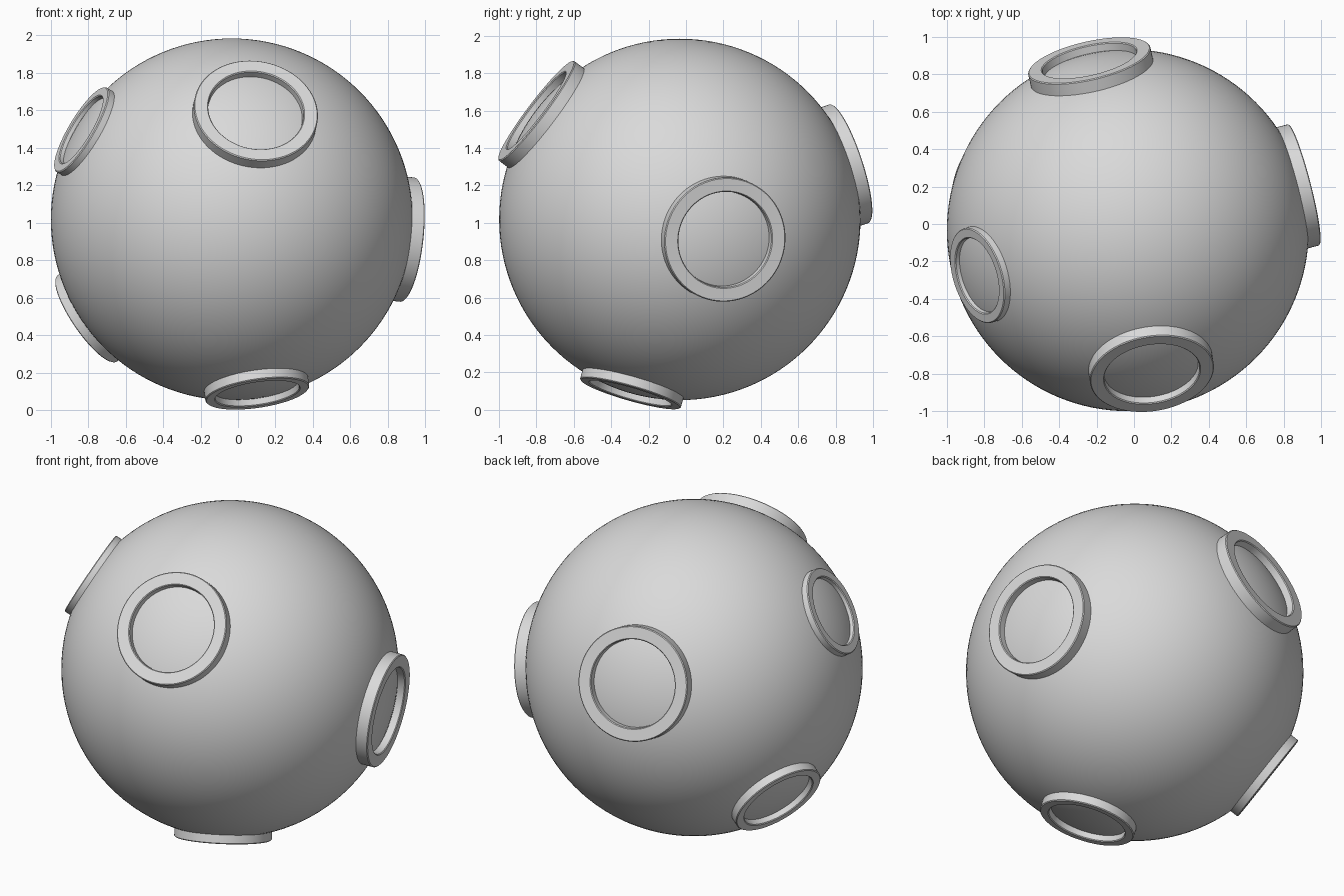
import bpy, bmesh, math
from mathutils import Vector

if "Cube" in bpy.data.objects:
    bpy.data.objects.remove(bpy.data.objects["Cube"])

CENTRE = Vector((-0.033, -0.033, 1.018))
RADIUS = 0.966

grey = bpy.data.materials.new("light grey")
grey.diffuse_color = (0.7, 0.7, 0.7, 1)
grey.use_nodes = True
grey.node_tree.nodes["Principled BSDF"].inputs["Base Color"].default_value = grey.diffuse_color


def finish(obj):
    obj.data.materials.append(grey)
    bpy.ops.object.select_all(action='DESELECT')
    obj.select_set(True)
    bpy.context.view_layer.objects.active = obj
    bpy.ops.object.shade_smooth_by_angle(angle=math.radians(30))


# main ball
bpy.ops.mesh.primitive_uv_sphere_add(segments=128, ring_count=64, radius=RADIUS, location=CENTRE)
ball = bpy.context.object
ball.name = "ball"
finish(ball)


def ring(name, direction, outer, inner, top, segs=96):
    """Raised collar whose axis passes through the ball centre."""
    low = math.sqrt(RADIUS ** 2 - outer ** 2) - 0.02
    b = 0.005
    profile = [(outer, low), (outer, top - b), (outer - b, top),
               (inner + b, top), (inner, top - b), (inner - 0.006, low)]
    bm = bmesh.new()
    loops = []
    for r, h in profile:
        loops.append([bm.verts.new((r * math.cos(2 * math.pi * i / segs),
                                    r * math.sin(2 * math.pi * i / segs), h))
                      for i in range(segs)])
    for k in range(len(loops)):
        a, c = loops[k], loops[(k + 1) % len(loops)]
        for i in range(segs):
            j = (i + 1) % segs
            bm.faces.new((a[i], a[j], c[j], c[i]))
    bmesh.ops.recalc_face_normals(bm, faces=bm.faces)
    mesh = bpy.data.meshes.new(name)
    bm.to_mesh(mesh)
    bm.free()
    obj = bpy.data.objects.new(name, mesh)
    bpy.context.collection.objects.link(obj)
    obj.location = CENTRE
    obj.rotation_mode = 'QUATERNION'
    obj.rotation_quaternion = Vector(direction).normalized().to_track_quat('Z', 'Y')
    finish(obj)


# three large collars
ring("right_ring", (0.962, 0.248, -0.111), 0.334, 0.257, 0.977)
ring("front_ring", (0.133, -0.790, 0.599), 0.334, 0.257, 0.973)
ring("back_ring", (-0.211, 0.927, 0.305), 0.334, 0.257, 0.977)
# three smaller collars
ring("upper_left_ring", (-0.830, -0.251, 0.495), 0.262, 0.207, 0.969)
ring("lower_left_ring", (-0.794, 0.270, -0.544), 0.279, 0.224, 0.977)
ring("bottom_ring", (0.140, -0.271, -0.953), 0.280, 0.226, 0.978)
